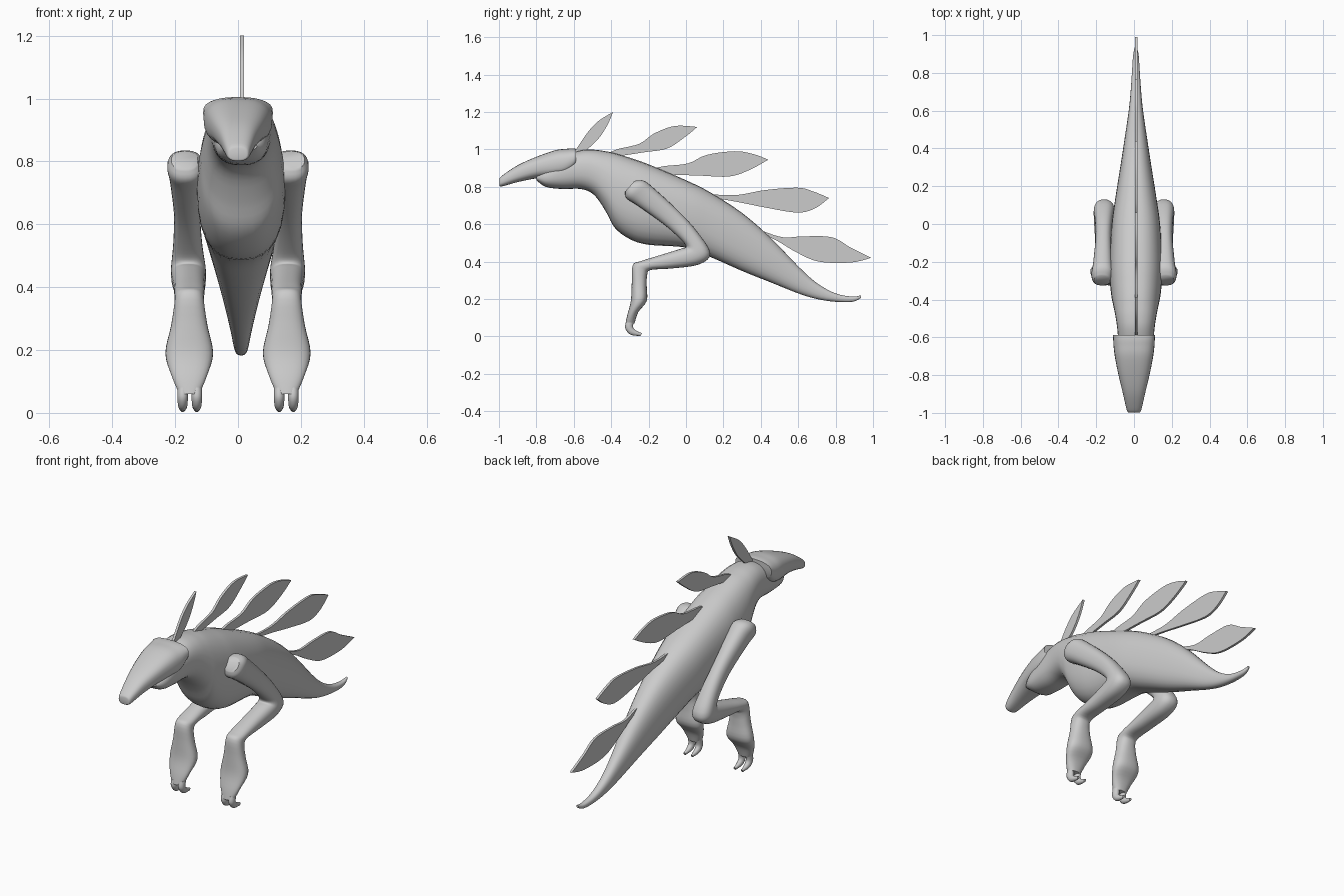
import bpy, bmesh, math


def spline(rows, steps):
    """Catmull-Rom interpolation through tuples of any length."""
    out = []
    for i in range(len(rows) - 1):
        p0, p1 = rows[max(i - 1, 0)], rows[i]
        p2, p3 = rows[i + 1], rows[min(i + 2, len(rows) - 1)]
        for s in range(steps):
            t = s / steps
            out.append(tuple(
                0.5 * (2 * b + (c - a) * t + (2 * a - 5 * b + 4 * c - d) * t * t
                       + (3 * b - a - 3 * c + d) * t ** 3)
                for a, b, c, d in zip(p0, p1, p2, p3)))
    out.append(rows[-1])
    return out


def finish(name, bm, mirror=False):
    bmesh.ops.recalc_face_normals(bm, faces=bm.faces)
    me = bpy.data.meshes.new(name)
    bm.to_mesh(me)
    bm.free()
    ob = bpy.data.objects.new(name, me)
    bpy.context.collection.objects.link(ob)
    bpy.ops.object.select_all(action='DESELECT')
    ob.select_set(True)
    bpy.context.view_layer.objects.active = ob
    bpy.ops.object.shade_smooth_by_angle(angle=math.radians(50))
    if mirror:
        ob.modifiers.new("Mirror", 'MIRROR')
    return ob


def loft(name, rows, x=0.0, power=2.3, steps=4, sides=28, mirror=False):
    """Rows: (y, z) on one edge, (y, z) on the other edge, half width, x shift."""
    bm = bmesh.new()
    rings = []
    for ya, za, yb, zb, w, dx in spline(rows, steps):
        ring = []
        for k in range(sides):
            t = 2 * math.pi * k / sides
            c = math.copysign(abs(math.cos(t)) ** (2 / power), math.cos(t))
            s = math.copysign(abs(math.sin(t)) ** (2 / power), math.sin(t))
            ring.append(bm.verts.new((x + dx + w * s,
                                      (ya + yb) / 2 + (ya - yb) / 2 * c,
                                      (za + zb) / 2 + (za - zb) / 2 * c)))
        rings.append(ring)
    for r, q in zip(rings, rings[1:]):
        for k in range(sides):
            j = (k + 1) % sides
            bm.faces.new((r[k], r[j], q[j], q[k]))
    bm.faces.new(rings[0])
    bm.faces.new(rings[-1])
    return finish(name, bm, mirror)


def upright(rows):
    """(y, top, bottom, half width) to loft rows."""
    return [(y, t, y, b, w, 0) for y, t, b, w in rows]


# Body from jaw to tail tip
loft("body", upright([
    (-0.80, 0.86, 0.835, 0.05), (-0.75, 0.90, 0.80, 0.078), (-0.66, 0.96, 0.788, 0.09),
    (-0.56, 0.995, 0.788, 0.098), (-0.49, 0.998, 0.755, 0.108), (-0.43, 0.99, 0.67, 0.12),
    (-0.38, 0.98, 0.58, 0.13), (-0.30, 0.955, 0.52, 0.138), (-0.20, 0.92, 0.49, 0.14),
    (0.0, 0.835, 0.475, 0.128), (0.13, 0.77, 0.425, 0.11), (0.30, 0.66, 0.35, 0.083),
    (0.45, 0.53, 0.29, 0.06), (0.60, 0.375, 0.23, 0.038), (0.70, 0.285, 0.20, 0.028),
    (0.80, 0.23, 0.185, 0.021), (0.89, 0.213, 0.185, 0.015), (0.935, 0.22, 0.205, 0.006)]),
    x=0.01, power=2.4)

# Head mask with tapered beak, cut back at the cheek
loft("head", [
    (-0.998, 0.84, -0.998, 0.808, 0.026, 0), (-0.985, 0.858, -0.985, 0.802, 0.038, 0),
    (-0.90, 0.915, -0.90, 0.825, 0.058, 0), (-0.80, 0.96, -0.80, 0.845, 0.082, 0),
    (-0.70, 0.995, -0.72, 0.847, 0.10, 0), (-0.64, 1.003, -0.66, 0.855, 0.108, 0),
    (-0.61, 1.005, -0.615, 0.88, 0.11, 0), (-0.588, 1.003, -0.59, 0.91, 0.111, 0)],
    power=2.6)

# Folded legs, hip to ankle to foot
loft("leg", [
    (-0.275, 0.832, -0.325, 0.775, 0.042, 0.015), (-0.225, 0.832, -0.318, 0.738, 0.058, 0.012),
    (-0.17, 0.79, -0.26, 0.70, 0.052, 0.01), (-0.04, 0.67, -0.12, 0.60, 0.042, 0.007),
    (0.06, 0.56, -0.03, 0.52, 0.046, 0.005), (0.13, 0.445, 0.0, 0.48, 0.055, 0.003),
    (0.07, 0.385, -0.03, 0.468, 0.055, 0.002), (-0.08, 0.363, -0.13, 0.437, 0.05, 0),
    (-0.19, 0.355, -0.24, 0.403, 0.048, 0), (-0.208, 0.325, -0.285, 0.38, 0.047, 0),
    (-0.21, 0.27, -0.29, 0.285, 0.058, 0), (-0.21, 0.19, -0.295, 0.19, 0.076, 0),
    (-0.255, 0.13, -0.315, 0.11, 0.057, 0), (-0.275, 0.07, -0.325, 0.06, 0.034, 0)],
    x=0.155, power=2.4, mirror=True)

# Two hooked toes per foot
for name, tx in (("inner_toe", 0.131), ("outer_toe", 0.176)):
    loft(name, [
        (-0.275, 0.09, -0.32, 0.08, 0.017, 0), (-0.283, 0.05, -0.325, 0.045, 0.017, 0),
        (-0.265, 0.03, -0.298, 0.01, 0.014, 0), (-0.235, 0.018, -0.243, 0.002, 0.006, 0)],
        x=tx, sides=14, power=2, mirror=True)

# Leaf-shaped back plates: upper edge base to tip, lower edge tip to base
plates = [
    ([(-0.60, 0.98), (-0.53, 1.085), (-0.47, 1.15), (-0.39, 1.20)],
     [(-0.39, 1.20), (-0.42, 1.13), (-0.47, 1.055), (-0.55, 0.98)]),
    ([(-0.43, 0.97), (-0.37, 1.0), (-0.25, 1.03), (-0.17, 1.085), (-0.06, 1.125), (0.06, 1.12)],
     [(0.06, 1.12), (0.0, 1.07), (-0.10, 1.005), (-0.22, 0.985), (-0.35, 0.965)]),
    ([(-0.20, 0.89), (-0.12, 0.91), (0.01, 0.925), (0.11, 0.97), (0.26, 0.99), (0.36, 0.975),
      (0.44, 0.945)],
     [(0.44, 0.945), (0.34, 0.89), (0.23, 0.855), (0.07, 0.86), (-0.10, 0.865)]),
    ([(0.08, 0.765), (0.26, 0.755), (0.42, 0.782), (0.595, 0.795), (0.68, 0.775), (0.765, 0.74)],
     [(0.765, 0.74), (0.69, 0.685), (0.595, 0.662), (0.42, 0.69), (0.27, 0.72), (0.12, 0.745)]),
    ([(0.34, 0.59), (0.42, 0.56), (0.52, 0.53), (0.63, 0.535), (0.78, 0.53), (0.88, 0.475),
      (0.99, 0.42)],
     [(0.99, 0.42), (0.88, 0.395), (0.71, 0.40), (0.59, 0.45), (0.48, 0.515), (0.36, 0.57)]),
]
for i, (upper, lower) in enumerate(plates):
    outline = spline(upper, 5) + spline(lower, 5)[1:]
    bm = bmesh.new()
    face = bm.faces.new([bm.verts.new((0.006, y, z)) for y, z in outline])
    ext = bmesh.ops.extrude_face_region(bm, geom=[face], use_keep_orig=True)
    moved = [v for v in ext["geom"] if isinstance(v, bmesh.types.BMVert)]
    bmesh.ops.translate(bm, vec=(0.013, 0, 0), verts=moved)
    finish(f"back_plate_{i + 1}", bm)
